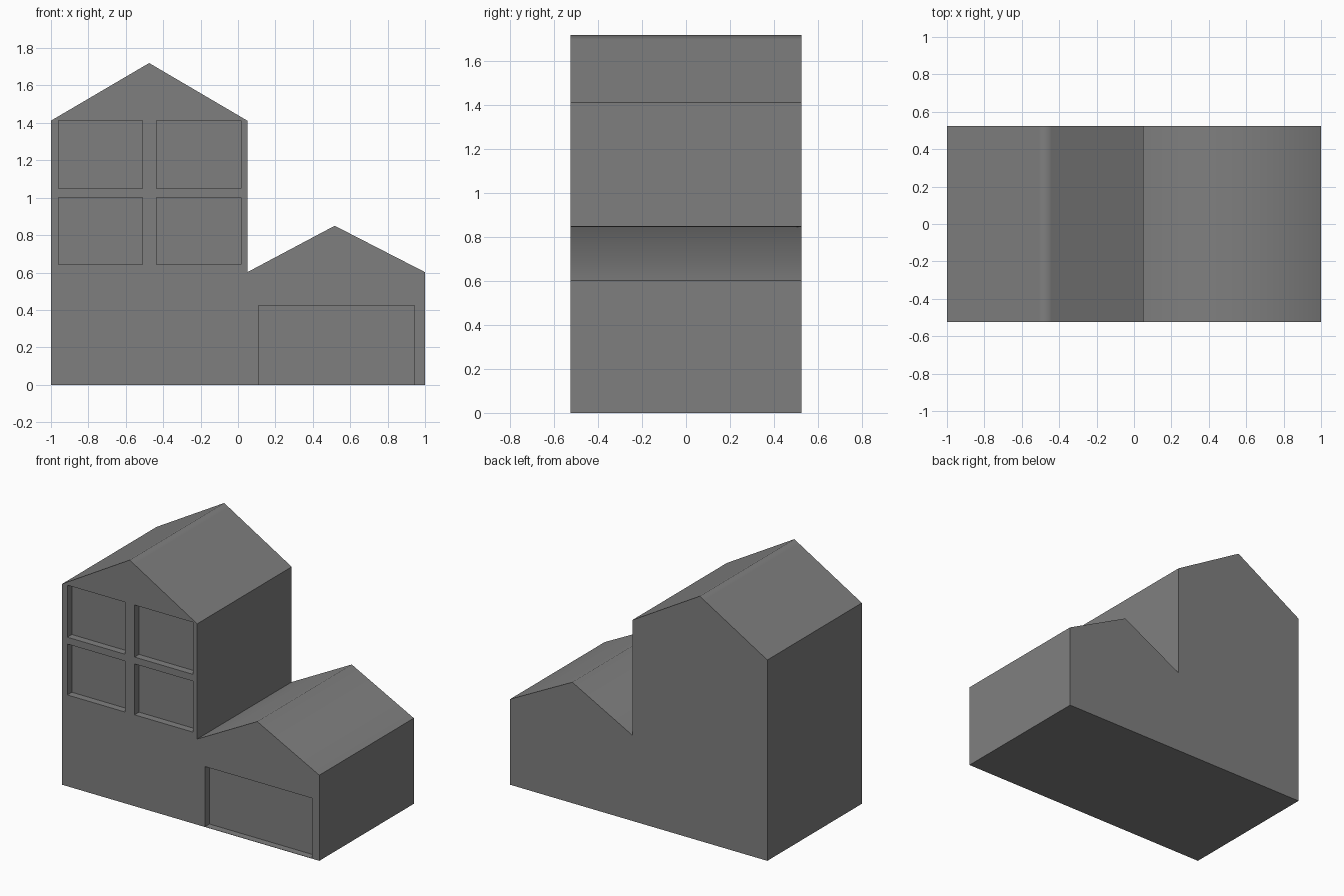
import bpy, bmesh

if "Cube" in bpy.data.objects:
    bpy.data.objects.remove(bpy.data.objects["Cube"])

DEPTH = 1.05    # front to back
RECESS = 0.05   # how far windows and garage door sit back
FRONT = -DEPTH / 2


def make_object(name, bm):
    bmesh.ops.recalc_face_normals(bm, faces=bm.faces)
    # Roof slopes shade smoothly over their ridges, all walls stay flat
    for f in bm.faces:
        f.smooth = 0.1 < f.normal.z < 0.99
    mesh = bpy.data.meshes.new(name)
    bm.to_mesh(mesh)
    bm.free()
    mesh.materials.append(dark_grey)
    obj = bpy.data.objects.new(name, mesh)
    bpy.context.collection.objects.link(obj)
    return obj


dark_grey = bpy.data.materials.new("dark_grey")
dark_grey.diffuse_color = (0.213, 0.213, 0.213, 1)
dark_grey.use_nodes = True
dark_grey.node_tree.nodes["Principled BSDF"].inputs["Base Color"].default_value = dark_grey.diffuse_color

# House: gable tower and lower garage as one extruded outline,
# with support edges just beside the tower ridge
outline = [(-1, 0), (1, 0), (1, 0.602), (0.517, 0.85), (0.05, 0.602),
           (0.05, 1.412), (-0.44, 1.6995), (-0.475, 1.72), (-0.51, 1.6995), (-1, 1.412)]
bm = bmesh.new()
face = bm.faces.new([bm.verts.new((x, FRONT, z)) for x, z in outline])
back = bmesh.ops.extrude_face_region(bm, geom=[face], use_keep_orig=True)
bmesh.ops.translate(bm, vec=(0, DEPTH, 0),
                    verts=[v for v in back["geom"] if isinstance(v, bmesh.types.BMVert)])
house = make_object("house", bm)

# Recess cutters: four window openings and the garage door
openings = [(x0, x1, z0, z1)
            for x0, x1 in ((-0.96, -0.511), (-0.437, 0.017))
            for z0, z1 in ((0.642, 1.0), (1.048, 1.414))]
openings.append((0.11, 0.943, 0.002, 0.425))
bm = bmesh.new()
for x0, x1, z0, z1 in openings:
    verts = bmesh.ops.create_cube(bm, size=1)["verts"]
    bmesh.ops.scale(bm, vec=(x1 - x0, 2 * RECESS, z1 - z0), verts=verts)
    bmesh.ops.translate(bm, vec=((x0 + x1) / 2, FRONT, (z0 + z1) / 2), verts=verts)
cutter = make_object("opening_cutter", bm)
cutter.hide_render = True
cutter.display_type = 'WIRE'

# Sink the openings into the front wall
cut = house.modifiers.new("openings", 'BOOLEAN')
cut.operation = 'DIFFERENCE'
cut.solver = 'EXACT'
cut.object = cutter
